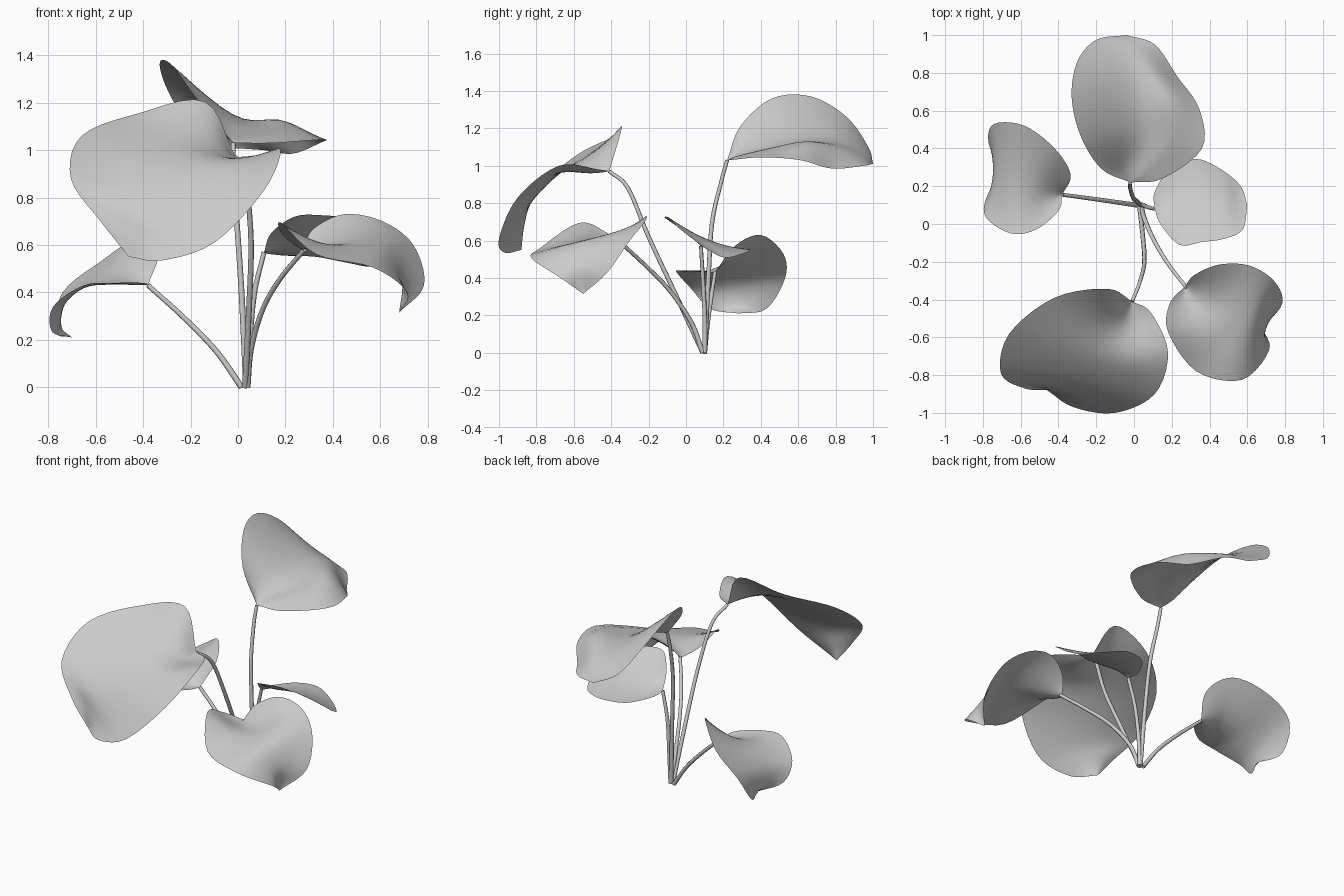
import bpy, bmesh
from mathutils import Vector

mat = bpy.data.materials.new("plain grey")
mat.diffuse_color = (0.6, 0.6, 0.6, 1)


def catmull(pts, t):
    """Point on a smooth curve through pts, t in 0..1."""
    p = [Vector(q) for q in pts]
    p = [2 * p[0] - p[1]] + p + [2 * p[-1] - p[-2]]
    s = t * (len(pts) - 1)
    i = min(int(s), len(pts) - 2)
    f = s - i
    a, b, c, d = p[i:i + 4]
    return 0.5 * (2 * b + (c - a) * f + (2 * a - 5 * b + 4 * c - d) * f * f
                  + (3 * b - a - 3 * c + d) * f ** 3)


def across(pts, t):
    """Parabola through three points, smooth curve through more."""
    if len(pts) > 3:
        return catmull(pts, t)
    l, m, r = pts
    u = 2 * t - 1
    return l * u * (u - 1) / 2 + m * (1 - u * u) + r * u * (u + 1) / 2


def leaf(name, base, rows, tip, nv=30, nu=16):
    """Blade lofted from base to tip through rows running left to right."""
    rails = [[base] + [r[k] for r in rows] + [tip] for k in range(len(rows[0]))]
    bm = bmesh.new()
    grid = []
    for j in range(nv + 1):
        pts = [catmull(rail, j / nv) for rail in rails]
        grid.append([bm.verts.new(across(pts, i / nu)) for i in range(nu + 1)])
    for j in range(nv):
        for i in range(nu):
            bm.faces.new((grid[j][i], grid[j][i + 1], grid[j + 1][i + 1], grid[j + 1][i]))
    bmesh.ops.remove_doubles(bm, verts=bm.verts, dist=1e-5)
    for f in bm.faces:
        f.smooth = True
    me = bpy.data.meshes.new(name)
    bm.to_mesh(me)
    bm.free()
    me.materials.append(mat)
    bpy.context.collection.objects.link(bpy.data.objects.new(name, me))


def stem(name, pts, r0=0.013, r1=0.01):
    """Round tapering stalk along a smooth path."""
    cu = bpy.data.curves.new(name, 'CURVE')
    cu.dimensions = '3D'
    cu.bevel_depth = 1.0
    cu.bevel_resolution = 2
    cu.use_fill_caps = True
    sp = cu.splines.new('POLY')
    n = 20
    sp.points.add(n)
    for i, p in enumerate(sp.points):
        p.co = (*catmull(pts, i / n), 1)
        p.radius = r0 + (r1 - r0) * i / n
    sp.use_smooth = True
    cu.materials.append(mat)
    bpy.context.collection.objects.link(bpy.data.objects.new(name, cu))


# large front leaf
leaf("front_left_leaf", (-0.01, -0.41, 0.97), [
    ((-0.14, -0.343, 1.205), (-0.06, -0.50, 0.99), (0.09, -0.47, 0.98)),
    ((-0.42, -0.39, 1.155), (-0.16, -0.66, 0.97), (0.18, -0.68, 1.00)),
    ((-0.66, -0.58, 1.06), (-0.27, -0.78, 0.87), (0.11, -0.90, 0.83)),
    ((-0.705, -0.79, 0.88), (-0.38, -0.87, 0.74), (-0.10, -1.00, 0.61)),
    ((-0.58, -0.87, 0.70), (-0.44, -0.88, 0.64), (-0.32, -0.97, 0.535)),
], (-0.46, -0.88, 0.55))

# tall back leaf, steep on its left and flat on its right
leaf("back_leaf", (-0.02, 0.22, 1.03), [
    ((-0.17, 0.29, 1.21), (-0.05, 0.29, 1.07), (0.06, 0.27, 1.05), (0.15, 0.24, 1.03)),
    ((-0.28, 0.46, 1.36), (0.00, 0.47, 1.12), (0.20, 0.44, 1.09), (0.36, 0.40, 1.045)),
    ((-0.33, 0.67, 1.37), (-0.01, 0.66, 1.145), (0.19, 0.64, 1.125), (0.345, 0.61, 1.03)),
    ((-0.30, 0.86, 1.26), (-0.04, 0.83, 1.13), (0.11, 0.81, 1.09), (0.23, 0.78, 0.985)),
    ((-0.20, 0.975, 1.10), (-0.08, 0.96, 1.07), (0.02, 0.95, 1.04), (0.11, 0.95, 1.00)),
], (-0.04, 1.00, 1.01))

# low left leaf, curled under at its end
leaf("left_leaf", (-0.38, 0.155, 0.43), [
    ((-0.40, 0.07, 0.44), (-0.43, 0.17, 0.45), (-0.335, 0.26, 0.57)),
    ((-0.52, -0.03, 0.44), (-0.53, 0.19, 0.465), (-0.42, 0.40, 0.63)),
    ((-0.65, -0.05, 0.43), (-0.64, 0.22, 0.43), (-0.58, 0.52, 0.53)),
    ((-0.78, 0.03, 0.34), (-0.73, 0.25, 0.35), (-0.74, 0.53, 0.40)),
    ((-0.785, 0.13, 0.235), (-0.745, 0.27, 0.255), (-0.77, 0.43, 0.235)),
], (-0.70, 0.28, 0.21))

# small leaf at the back right, raised along its front edge
leaf("back_right_leaf", (0.11, 0.08, 0.57), [
    ((0.11, 0.17, 0.565), (0.16, 0.09, 0.59), (0.14, 0.00, 0.65)),
    ((0.20, 0.31, 0.555), (0.25, 0.10, 0.60), (0.24, -0.11, 0.72)),
    ((0.33, 0.345, 0.55), (0.36, 0.12, 0.605), (0.36, -0.095, 0.725)),
    ((0.46, 0.29, 0.525), (0.47, 0.13, 0.59), (0.47, -0.08, 0.71)),
    ((0.565, 0.20, 0.51), (0.55, 0.10, 0.575), (0.575, -0.03, 0.66)),
], (0.60, 0.10, 0.56))

# front right leaf, drooping at its end
leaf("front_right_leaf", (0.27, -0.33, 0.58), [
    ((0.32, -0.27, 0.67), (0.30, -0.38, 0.585), (0.19, -0.42, 0.64)),
    ((0.45, -0.215, 0.73), (0.40, -0.46, 0.60), (0.18, -0.57, 0.695)),
    ((0.61, -0.22, 0.70), (0.52, -0.51, 0.61), (0.33, -0.78, 0.56)),
    ((0.74, -0.30, 0.60), (0.63, -0.53, 0.585), (0.57, -0.825, 0.505)),
    ((0.785, -0.42, 0.43), (0.695, -0.56, 0.46), (0.715, -0.67, 0.40)),
], (0.68, -0.55, 0.315))

# stalks fanning out from one root
stem("front_left_stem", [(0.03, 0.09, 0), (0.045, -0.05, 0.3), (0.055, -0.2, 0.62),
                         (0.03, -0.31, 0.88), (-0.01, -0.41, 0.97)])
stem("back_stem", [(0.035, 0.1, 0), (0.015, 0.12, 0.4), (-0.005, 0.14, 0.7),
                   (-0.02, 0.19, 0.92), (-0.02, 0.22, 1.03)])
stem("left_stem", [(0.015, 0.1, 0), (-0.09, 0.115, 0.15), (-0.23, 0.135, 0.295), (-0.38, 0.155, 0.43)])
stem("back_right_stem", [(0.04, 0.1, 0), (0.05, 0.1, 0.2), (0.07, 0.09, 0.4), (0.11, 0.08, 0.57)])
stem("front_right_stem", [(0.04, 0.09, 0), (0.055, 0.03, 0.16), (0.105, -0.085, 0.33),
                          (0.18, -0.21, 0.46), (0.28, -0.34, 0.58)])
